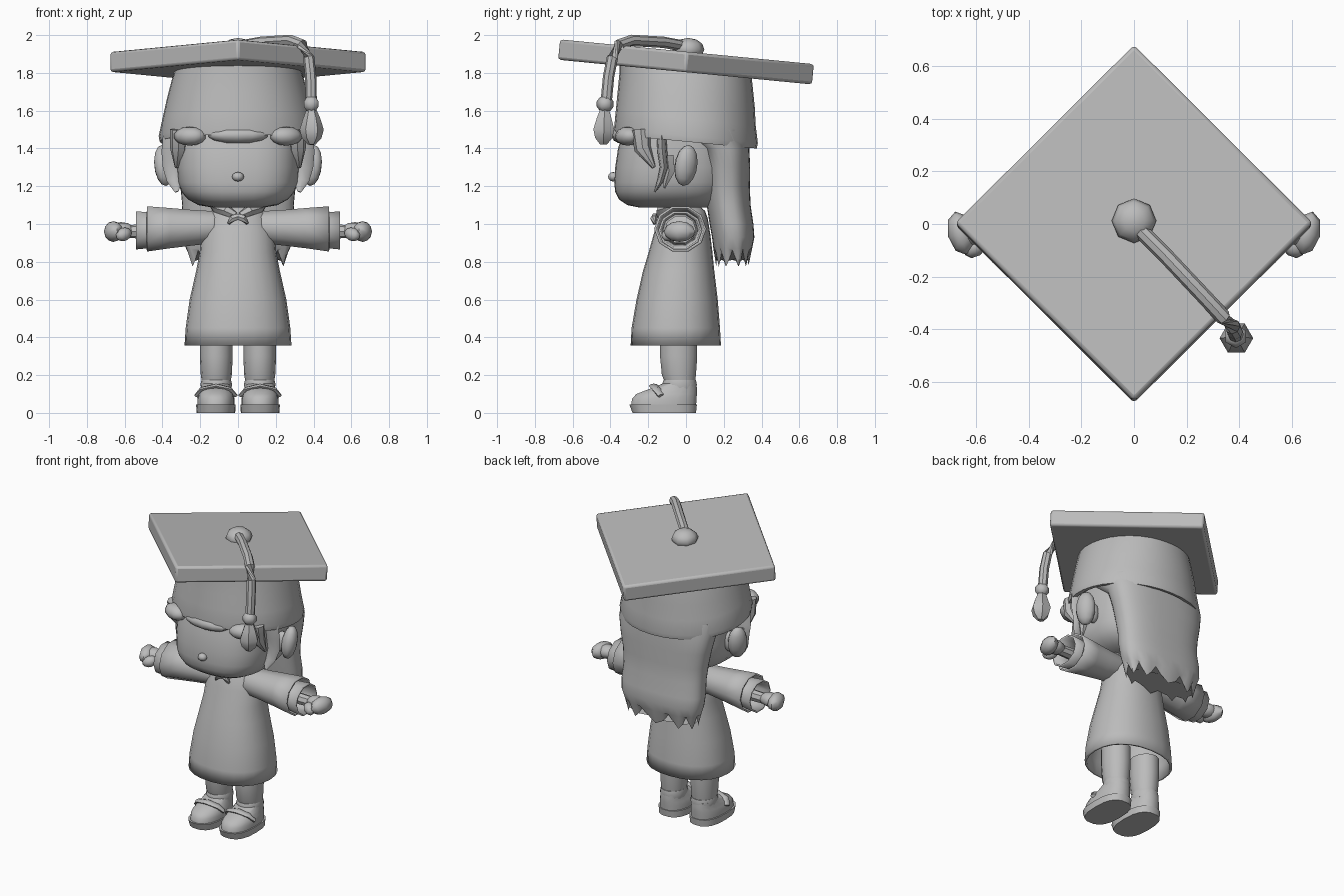
import bpy, bmesh, math
from mathutils import Vector, Matrix

if "Cube" in bpy.data.objects:
    bpy.data.objects.remove(bpy.data.objects["Cube"])

grey = bpy.data.materials.new("plain grey")
grey.diffuse_color = (0.5, 0.5, 0.5, 1)
grey.use_nodes = True
grey.node_tree.nodes["Principled BSDF"].inputs["Base Color"].default_value = grey.diffuse_color
TILT = Matrix.Translation((0, 0, 1.858)) @ Matrix.Rotation(-0.097, 4, 'X')


def finish(name, bm, mirror=False, thick=0, bevel=0, angle=40, matrix=None):
    bmesh.ops.recalc_face_normals(bm, faces=bm.faces)
    me = bpy.data.meshes.new(name)
    bm.to_mesh(me)
    bm.free()
    me.materials.append(grey)
    ob = bpy.data.objects.new(name, me)
    bpy.context.collection.objects.link(ob)
    if matrix:
        ob.matrix_world = matrix
    bpy.ops.object.select_all(action='DESELECT')
    ob.select_set(True)
    bpy.context.view_layer.objects.active = ob
    bpy.ops.object.shade_smooth_by_angle(angle=math.radians(angle))
    if thick:
        m = ob.modifiers.new("thickness", 'SOLIDIFY')
        m.thickness, m.offset = thick, -1
    if bevel:
        m = ob.modifiers.new("bevel", 'BEVEL')
        m.width, m.segments = bevel, 2
    if mirror:
        m = ob.modifiers.new("mirror", 'MIRROR')
        m.use_axis = (True, False, False)
        m.use_clip = False
    return ob


def bridge(bm, rings, cap=(True, True)):
    n = len(rings[0])
    vs = [[bm.verts.new(p) for p in r] for r in rings]
    for a, b in zip(vs, vs[1:]):
        for i in range(n):
            j = (i + 1) % n
            bm.faces.new((a[i], a[j], b[j], b[i]))
    if cap[0]:
        bm.faces.new(vs[0])
    if cap[1]:
        bm.faces.new(vs[-1])


def ring(z, rx, y0, y1, cx=0, n=24, e=2.0):
    """Superellipse at height z spanning y0..y1."""
    pts = []
    for i in range(n):
        t = 2 * math.pi * i / n
        c, s = math.cos(t), math.sin(t)
        f = lambda v: math.copysign(abs(v) ** (2 / e), v)
        pts.append(Vector((cx + rx * f(c), (y0 + y1) / 2 + (y1 - y0) / 2 * f(s), z)))
    return pts


def loft(name, secs, cx=0, n=24, e=2.0, cap=(True, True), **kw):
    bm = bmesh.new()
    bridge(bm, [ring(*s, cx=cx, n=n, e=e) for s in secs], cap)
    return finish(name, bm, **kw)


def ball(name, loc, size, rot=(0, 0, 0), u=10, v=7, **kw):
    bm = bmesh.new()
    bmesh.ops.create_uvsphere(bm, u_segments=u, v_segments=v, radius=1)
    m = Matrix.Translation(loc)
    for a, r in zip('XYZ', rot):
        m = m @ Matrix.Rotation(r, 4, a)
    bmesh.ops.transform(bm, matrix=m @ Matrix.Diagonal((*size, 1)), verts=bm.verts)
    return finish(name, bm, angle=60, **kw)


def tube(name, pts, radii, n=8, flat=1.0, **kw):
    """Sweep a circle along points; flat squashes it across the world z side."""
    bm = bmesh.new()
    pts = [Vector(p) for p in pts]
    rings = []
    for i, p in enumerate(pts):
        d = (pts[min(i + 1, len(pts) - 1)] - pts[max(i - 1, 0)]).normalized()
        up = Vector((0, 0, 1)) if abs(d.z) < 0.8 else Vector((0, 1, 0))
        s = d.cross(up).normalized()
        w = s.cross(d)
        rings.append([p + radii[i] * (s * math.cos(2 * math.pi * k / n)
                      + w * flat * math.sin(2 * math.pi * k / n)) for k in range(n)])
    bridge(bm, rings)
    return finish(name, bm, **kw)


# Mortarboard: tilted diamond plate, band, button, cord and tassel
bm = bmesh.new()
bmesh.ops.create_cube(bm, size=1)
bmesh.ops.scale(bm, vec=(0.963, 0.963, 0.108), verts=bm.verts)
bmesh.ops.rotate(bm, matrix=Matrix.Rotation(math.pi / 4, 3, 'Z'), verts=bm.verts)
finish("cap_board", bm, bevel=0.015, matrix=TILT)
loft("cap_band", [(-0.03, .33, -.35, .35), (-.1, .352, -.345, .365), (-.2, .378, -.345, .385),
                  (-.3, .40, -.345, .40), (-.39, .42, -.345, .42), (-.42, .415, -.34, .417),
                  (-.415, .385, -.31, .39), (-.3, .36, -.3, .36)],
     n=32, e=2.1, matrix=TILT)
ball("cap_button", (0, 0.012, 1.925), (.085, .085, .06), u=8, v=6)
tube("tassel_cord", [(0, 0, 1.94), (.12, -.12, 1.962), (.28, -.29, 1.972), (.34, -.355, 1.95),
                     (.375, -.39, 1.88), (.385, -.41, 1.78), (.388, -.425, 1.62)], [.03] * 7)
ball("tassel_bead", (.388, -.428, 1.635), (.047, .047, .045), u=6, v=5)
tube("tassel", [(.388, -.43, 1.61), (.39, -.433, 1.56), (.39, -.435, 1.5), (.39, -.436, 1.455),
                (.39, -.437, 1.42)], [.025, .045, .064, .052, .02], n=6)

# Head: broad rounded box with flat face
loft("head", [(1.088, .14, -.25, .12), (1.10, .21, -.31, .16), (1.13, .265, -.355, .2),
              (1.17, .30, -.375, .22), (1.22, .318, -.38, .24), (1.30, .325, -.375, .25),
              (1.40, .325, -.36, .25), (1.5, .32, -.33, .25)], n=32, e=2.7, angle=60)
ball("nose", (0, -.385, 1.25), (.032, .028, .025), u=8, v=6)
ball("ear", (.392, .0, 1.31), (.05, .065, .11), rot=(-.15, .1, .5), mirror=True)
ball("ear_base", (.34, .0, 1.30), (.05, .04, .07), mirror=True)

# Hair: back mass with jagged ends, side locks and fringe
secs = [(1.5, .36, -.1, .33), (1.4, .345, .06, .335), (1.3, .325, .085, .34), (1.2, .305, .095, .338),
        (1.1, .295, .11, .342), (1.0, .30, .125, .357), (.93, .295, .138, .362), (.87, .275, .145, .35)]
bm = bmesh.new()
rings = [ring(*s, n=40, e=2.5) for s in secs]
tips = ring(.815, .25, .16, .33, n=40, e=2.5)
for i, p in enumerate(tips):
    p.z += (0.045, 0.0, -0.04, -0.01)[i % 4]
bridge(bm, rings + [tips])
finish("back_hair", bm, angle=50)
tube("side_lock", [(.335, -.13, 1.47), (.34, -.125, 1.38), (.34, -.115, 1.30), (.335, -.135, 1.23),
                   (.325, -.165, 1.17)], [.062, .065, .058, .042, .01], n=8, flat=.4, mirror=True)
tube("side_lock_tip", [(.33, -.10, 1.36), (.335, -.09, 1.28), (.325, -.115, 1.19)],
     [.04, .035, .006], n=6, mirror=True)
tube("temple_hair", [(.31, -.24, 1.5), (.315, -.23, 1.40), (.325, -.17, 1.30)], [.05, .045, .01],
     n=8, mirror=True)
ball("front_fringe", (0, -.335, 1.47), (.16, .06, .045), u=12)
ball("side_fringe", (.255, -.31, 1.465), (.09, .06, .05), rot=(0, 0, .4), mirror=True)

# Gown: flared open body, nested sleeves, collar and bow
loft("gown", [(.358, .283, -.293, .185), (.45, .277, -.288, .18), (.6, .256, -.262, .168),
              (.75, .222, -.228, .15), (.85, .203, -.198, .14), (.95, .195, -.17, .128),
              (1.03, .17, -.145, .115), (1.07, .14, -.125, .10), (1.095, .09, -.09, .07)],
     n=24, e=2.2, cap=(False, True), thick=.015)


def sleeve(name, secs, n=10):
    bm = bmesh.new()
    rings = []
    for x, r, z in secs:
        rings.append([Vector((x, -.03 + 1.1 * r * math.cos(2 * math.pi * k / n),
                              z + r * math.sin(2 * math.pi * k / n))) for k in range(n)])
    bridge(bm, rings, (False, False))
    return finish(name, bm, thick=.012, mirror=True)


sleeve("sleeve", [(.06, .075, .99), (.14, .09, .983), (.25, .1, .98), (.36, .112, .978), (.482, .126, .974)])
sleeve("sleeve_lining", [(.3, .085, .97), (.44, .097, .968), (.54, .106, .966)])
tube("arm", [(.2, -.03, .965), (.58, -.03, .96)], [.045, .035], mirror=True)
tube("collar", [(.015, -.135, 1.045), (.06, -.13, 1.07), (.115, -.08, 1.09), (.125, .0, 1.095)],
     [.02, .03, .03, .025], n=6, mirror=True)
tube("bow", [(0, -.165, 1.04), (.03, -.17, 1.03), (.05, -.168, 1.0)], [.018, .02, .008], n=6, mirror=True)

# Hands: fist with thumb
ball("palm", (.62, -.03, .965), (.075, .055, .045), u=8, v=6, mirror=True)
ball("fingers", (.66, -.035, .96), (.05, .085, .055), rot=(0, 0, -.25), u=8, v=6, mirror=True)
ball("thumb", (.605, -.09, .945), (.05, .035, .035), rot=(0, .4, -.6), u=8, v=6, mirror=True)

# Legs, socks and shoes
loft("leg", [(.13, .07, -.10, .045), (.2, .082, -.13, .055), (.3, .087, -.14, .062), (.42, .087, -.14, .062)],
     cx=.115, n=14, mirror=True)
loft("sock", [(.12, .078, -.12, .055), (.15, .084, -.13, .06), (.175, .078, -.12, .055)],
     cx=.115, n=14, mirror=True)
loft("shoe_sole", [(0, .102, -.285, .055), (.045, .105, -.302, .06)], cx=.117, n=18, e=2.6, mirror=True)
loft("shoe_upper", [(.045, .098, -.292, .056), (.075, .098, -.288, .058), (.10, .092, -.265, .06),
                    (.125, .082, -.2, .06), (.155, .076, -.125, .056)],
     cx=.117, n=18, e=2.3, mirror=True)
tube("shoe_strap", [(.022, -.13, .09), (.045, -.155, .125), (.117, -.17, .142), (.19, -.155, .125),
                    (.212, -.13, .09)], [.026] * 5, n=8, flat=.5, mirror=True)
